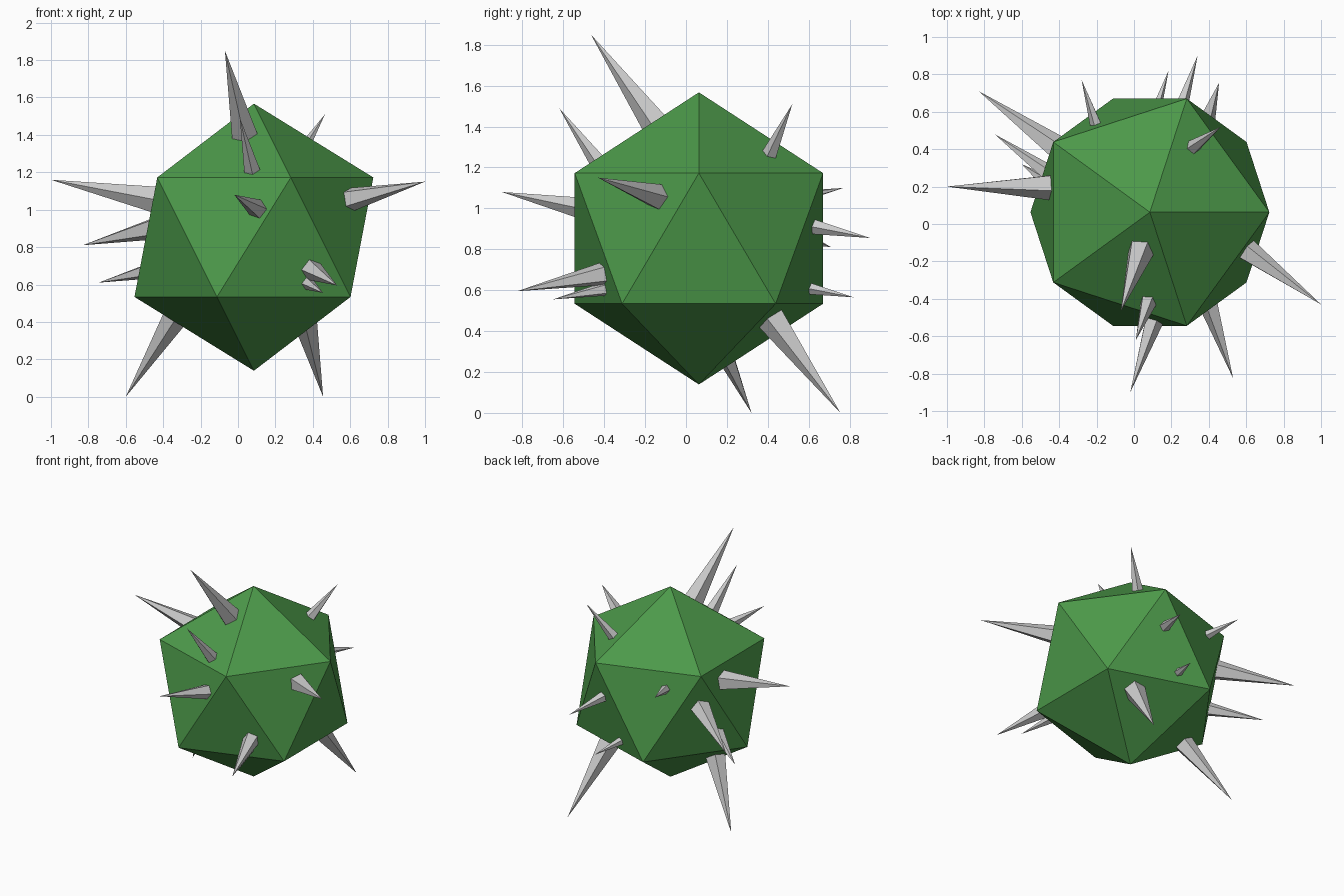
import bpy
import bmesh
import math
from mathutils import Matrix, Vector

if "Cube" in bpy.data.objects:
    bpy.data.objects.remove(bpy.data.objects["Cube"])

CENTER = Vector((0.085, 0.063, 0.853))
RADIUS = 0.714


def add_object(name, bm, color=None):
    mesh = bpy.data.meshes.new(name)
    bm.to_mesh(mesh)
    bm.free()
    obj = bpy.data.objects.new(name, mesh)
    bpy.context.collection.objects.link(obj)
    if color:
        mat = bpy.data.materials.new(name + "_material")
        mat.diffuse_color = color
        mat.use_nodes = True
        mat.node_tree.nodes["Principled BSDF"].inputs["Base Color"].default_value = mat.diffuse_color
        mesh.materials.append(mat)
    return obj


# Twenty-sided body
bm = bmesh.new()
bmesh.ops.create_icosphere(bm, subdivisions=1, radius=RADIUS,
                           matrix=Matrix.Translation(CENTER))
bm.normal_update()
normals = [f.normal.copy() for f in bm.faces]
face_dist = (bm.faces[:][0].calc_center_median() - CENTER).length
add_object("body", bm, (0.073, 0.32, 0.068, 1))

# Spike tips; every spike stands square on the face below its tip
tips = [
    (-0.07, -0.465, 1.85), (0.01, -0.62, 1.49), (0.465, 0.52, 1.51),
    (-1.00, 0.20, 1.16), (1.00, -0.43, 1.15), (-0.83, 0.71, 0.81),
    (-0.745, 0.48, 0.61), (-0.60, 0.32, 0.00), (0.455, 0.755, 0.00),
    (-0.02, -0.90, 1.08), (0.53, -0.825, 0.595), (0.455, -0.65, 0.555),
    (-0.28, 0.77, 1.10), (0.34, 0.90, 0.855), (0.185, 0.82, 0.565),
]


def add_spike(index, tip):
    tip = Vector(tip)
    rel = tip - CENTER
    normal = max(normals, key=rel.dot)
    height = rel.dot(normal) - face_dist
    turn = Vector((0, 0, 1)).rotation_difference(normal).to_matrix().to_4x4()
    place = (Matrix.Translation(tip - normal * height / 2) @ turn
             @ Matrix.Rotation(math.pi, 4, 'Z'))
    bm = bmesh.new()
    bmesh.ops.create_cone(bm, cap_ends=True, segments=5, radius1=height * 0.13,
                          radius2=0, depth=height, matrix=place)
    bmesh.ops.remove_doubles(bm, verts=bm.verts[:], dist=0.0001)
    add_object(f"spike_{index:02d}", bm)


for i, t in enumerate(tips, 1):
    add_spike(i, t)
